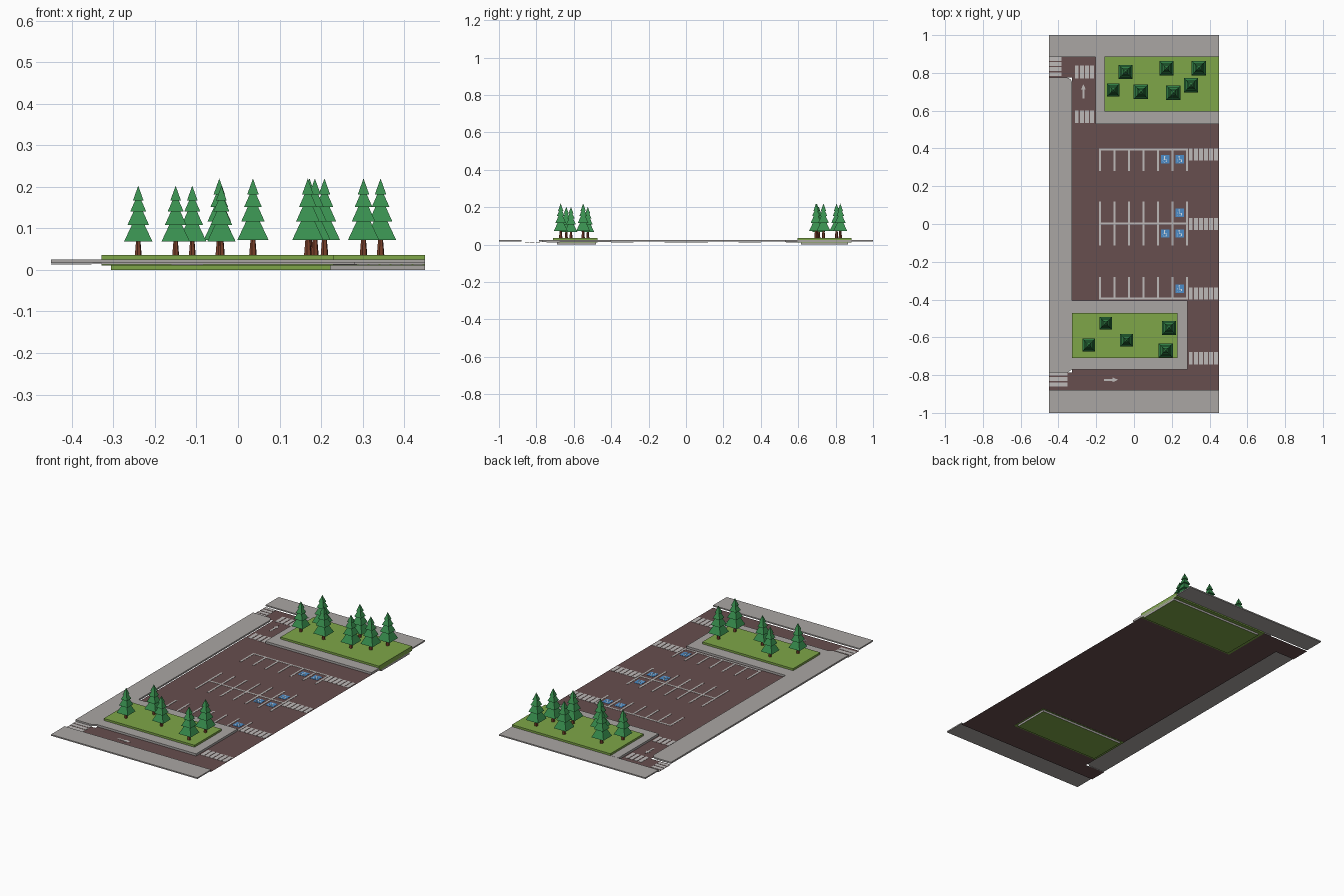
import bpy, bmesh, math
from mathutils import Matrix, Vector

if "Cube" in bpy.data.objects:
    bpy.data.objects.remove(bpy.data.objects["Cube"])


def material(name, r, g, b):
    lin = lambda c: ((c / 255 + 0.055) / 1.055) ** 2.4 if c > 10 else c / 255 / 12.92
    m = bpy.data.materials.new(name)
    m.diffuse_color = (lin(r), lin(g), lin(b), 1)
    m.use_nodes = True
    m.node_tree.nodes["Principled BSDF"].inputs["Base Color"].default_value = m.diffuse_color
    return m


ASPHALT = material("asphalt brown", 103, 78, 78)
PAVING = material("paving grey", 170, 166, 164)
PAINT = material("road paint", 190, 186, 184)
GRASS = material("grass green", 126, 166, 72)
LEAF = material("foliage green", 56, 142, 78)
BARK = material("bark brown", 125, 66, 44)
BLUE = material("sign blue", 76, 140, 200)
WHITE = material("sign white", 225, 230, 235)


def finish(bm, name, *mats):
    me = bpy.data.meshes.new(name)
    bm.to_mesh(me)
    bm.free()
    for m in mats:
        me.materials.append(m)
    ob = bpy.data.objects.new(name, me)
    bpy.context.collection.objects.link(ob)
    return ob


def prism(bm, pts, z0, z1):
    """Extrude a counter-clockwise outline from z0 to z1 (a sheet if equal)."""
    f = bm.faces.new([bm.verts.new((x, y, z0)) for x, y in pts])
    if z1 > z0:
        r = bmesh.ops.extrude_face_region(bm, geom=[f])
        vs = [v for v in r["geom"] if isinstance(v, bmesh.types.BMVert)]
        bmesh.ops.translate(bm, verts=vs, vec=(0, 0, z1 - z0))
        bmesh.ops.recalc_face_normals(bm, faces=bm.faces[:])


def rect(bm, x0, x1, y0, y1, z0, z1):
    prism(bm, [(x0, y0), (x1, y0), (x1, y1), (x0, y1)], z0, z1)


ROAD_Z = 0.012
TOP = 0.025

# Road sheet with two side entrances
bm = bmesh.new()
prism(bm, [(-0.45, -0.88), (0.45, -0.88), (0.45, 0.885), (-0.45, 0.885), (-0.45, 0.775),
           (-0.328, 0.775), (-0.328, -0.785), (-0.45, -0.785)], ROAD_Z, ROAD_Z)
finish(bm, "road", ASPHALT)

# Pavements: front, back and left with a rounded corner
bm = bmesh.new()
rect(bm, -0.45, 0.45, -1, -0.88, 0.018, TOP)
rect(bm, -0.45, 0.45, 0.885, 1, 0.018, TOP)
finish(bm, "end_pavements", PAVING)
bm = bmesh.new()
arc = [(-0.358 + 0.03 * math.cos(a * math.pi / 12), 0.745 + 0.03 * math.sin(a * math.pi / 12))
       for a in range(7)]
prism(bm, [(-0.45, -0.785), (-0.35, -0.785), (-0.328, -0.77)] + arc + [(-0.45, 0.775)],
      0.016, TOP)
finish(bm, "side_pavement", PAVING)


# Planting beds: kerb, raised lawn and soil block beneath
def bed(name, kerb, lawn, soil, side):
    bm = bmesh.new()
    rect(bm, *kerb, 0.013, TOP)
    finish(bm, name + "_kerb", PAVING)
    bm = bmesh.new()
    rect(bm, *lawn, 0.011, 0.036)
    finish(bm, name + "_lawn", GRASS)
    bm = bmesh.new()
    rect(bm, *soil, 0, 0.0115)
    for f in bm.faces:
        n = f.normal
        f.material_index = int(side(n))
    finish(bm, name + "_base", GRASS, PAVING)


bed("front_bed", (-0.328, 0.282, -0.77, -0.405), (-0.328, 0.23, -0.71, -0.472),
    (-0.305, 0.222, -0.69, -0.48), lambda n: n.x > 0.5 or n.y > 0.5)
bed("back_bed", (-0.203, 0.45, 0.53, 0.884), (-0.155, 0.45, 0.595, 0.886),
    (-0.13, 0.45, 0.615, 0.865), lambda n: abs(n.z) < 0.5)

# Painted bays
PZ = (ROAD_Z + 0.0004, ROAD_Z + 0.0016)
bm = bmesh.new()
for line_y, y0, y1 in ((0.395, 0.28, 0.395), (0.002, -0.115, 0.118), (-0.395, -0.395, -0.28)):
    rect(bm, -0.186, 0.287, line_y - 0.005, line_y + 0.005, *PZ)
    for i in range(7):
        x = -0.181 + 0.077 * i
        rect(bm, x - 0.005, x + 0.005, y0, y1, PZ[0], PZ[1] + 0.0002)
finish(bm, "parking_lines", PAINT)

# Zebra crossings
bm = bmesh.new()
for y0, y1 in ((0.335, 0.4), (-0.032, 0.032), (-0.4, -0.335), (-0.745, -0.677)):
    for i in range(6):
        rect(bm, 0.29 + i * 0.0265, 0.311 + i * 0.0265, y0, y1, *PZ)
for y0, y1 in ((0.77, 0.84), (0.535, 0.6)):
    for i in range(4):
        rect(bm, -0.313 + i * 0.027, -0.293 + i * 0.027, y0, y1, *PZ)
for i in range(4):
    rect(bm, -0.45, -0.385, 0.783 + i * 0.027, 0.803 + i * 0.027, *PZ)
for i in range(3):
    rect(bm, -0.45, -0.352, -0.861 + i * 0.029, -0.839 + i * 0.029, *PZ)
finish(bm, "zebra_crossings", PAINT)

# Direction arrows
for name, x, y, ang in (("back_arrow", -0.268, 0.703, 90), ("front_arrow", -0.122, -0.825, 0)):
    bm = bmesh.new()
    prism(bm, [(-0.038, -0.005), (0.008, -0.005), (0.008, -0.013), (0.038, 0),
               (0.008, 0.013), (0.008, 0.005), (-0.038, 0.005)], *PZ)
    bm.transform(Matrix.Translation((x, y, 0)) @ Matrix.Rotation(math.radians(ang), 4, 'Z'))
    finish(bm, name, PAINT)

# Reserved bay signs: blue plates with a simple white figure
plates, marks = bmesh.new(), bmesh.new()
for x, y in ((0.165, 0.342), (0.242, 0.342), (0.242, 0.06),
             (0.165, -0.05), (0.242, -0.05), (0.242, -0.342)):
    rect(plates, x - 0.022, x + 0.022, y - 0.022, y + 0.022, *PZ)
    mz = (PZ[1], PZ[1] + 0.0008)
    c = [(math.cos(a * math.pi / 4), math.sin(a * math.pi / 4)) for a in range(8)]
    prism(marks, [(x - 0.003 + 0.004 * u, y + 0.014 + 0.004 * v) for u, v in c], *mz)
    rect(marks, x - 0.005, x - 0.001, y - 0.004, y + 0.009, *mz)
    rect(marks, x - 0.001, x + 0.008, y - 0.004, y - 0.001, *mz)
    rect(marks, x + 0.008, x + 0.011, y - 0.014, y - 0.001, *mz)
    for a in range(3, 8):
        u, v = c[a]
        rect(marks, x - 0.004 + 0.01 * u, x - 0.001 + 0.01 * u,
             y - 0.008 + 0.01 * v, y - 0.005 + 0.01 * v, *mz)
finish(plates, "bay_sign_plates", BLUE)
finish(marks, "bay_sign_figures", WHITE)


# Trees: tapered trunk and four square tiers
def cone(bm, x, y, z0, z1, w0, w1, sides=4):
    k = 1 / math.sqrt(2) if sides == 4 else 0.5
    r = bmesh.ops.create_cone(bm, cap_ends=True, segments=sides, radius1=w0 * k,
                              radius2=w1 * k, depth=z1 - z0,
                              matrix=Matrix.Translation((x, y, (z0 + z1) / 2))
                              @ Matrix.Rotation(math.pi / 4, 4, 'Z'))
    return r


TALL, SMALL = 1.0, 0.905
TREES = [(-0.045, 0.805, TALL), (0.172, 0.825, TALL), (0.343, 0.825, TALL),
         (-0.11, 0.71, SMALL), (0.036, 0.70, TALL), (0.208, 0.695, TALL),
         (0.302, 0.735, TALL), (-0.15, -0.525, SMALL), (-0.24, -0.64, SMALL),
         (-0.04, -0.615, SMALL), (0.185, -0.55, TALL), (0.168, -0.67, TALL)]
TIERS = [(0.036, 0.084, 0.075, 0.030), (0.080, 0.120, 0.057, 0.021),
         (0.116, 0.149, 0.042, 0.013), (0.145, 0.184, 0.028, 0.0)]
for n, (x, y, s) in enumerate(TREES, 1):
    bm = bmesh.new()
    cone(bm, x, y, 0.034, 0.036 + 0.038 * s, 0.019 * s, 0.012 * s, 6)
    finish(bm, f"trunk_{n}", BARK)
    bm = bmesh.new()
    for z0, z1, w0, w1 in TIERS:
        cone(bm, x, y, 0.036 + z0 * s, 0.036 + z1 * s, w0 * s, w1 * s)
    finish(bm, f"foliage_{n}", LEAF)
